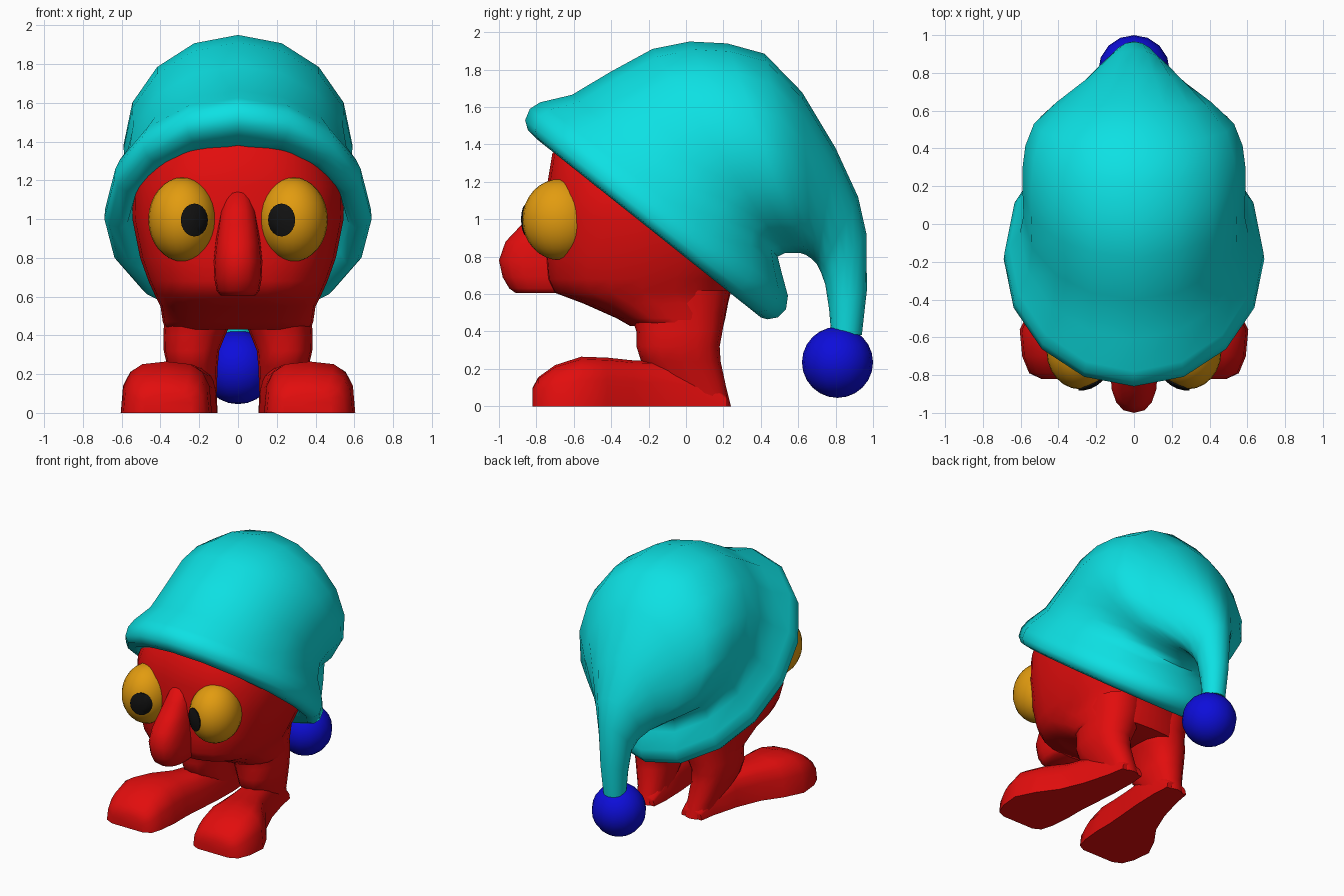
import bpy, bmesh, math
from mathutils import Vector


def material(name, rgb):
    m = bpy.data.materials.new(name)
    m.diffuse_color = (*rgb, 1)
    return m


RED = material("red", (0.76, 0.004, 0.004))
TEAL = material("teal", (0.004, 0.75, 0.77))
BLUE = material("blue", (0.004, 0.004, 0.70))
GOLD = material("gold", (0.76, 0.33, 0.005))
BLACK = material("black", (0.006, 0.006, 0.006))


def finish(bm, name, mat, angle=60):
    bmesh.ops.remove_doubles(bm, verts=bm.verts, dist=0.0005)
    bmesh.ops.recalc_face_normals(bm, faces=bm.faces)
    me = bpy.data.meshes.new(name)
    bm.to_mesh(me)
    bm.free()
    me.materials.append(mat)
    ob = bpy.data.objects.new(name, me)
    bpy.context.collection.objects.link(ob)
    bpy.ops.object.select_all(action='DESELECT')
    ob.select_set(True)
    bpy.context.view_layer.objects.active = ob
    bpy.ops.object.shade_smooth_by_angle(angle=math.radians(angle))
    return ob


def power(v, n):
    return math.copysign(abs(v) ** (2 / n), v)


def loft(name, rings, mat, n=2.0, segs=16):
    """Skin of rings: (front y, front z, back y, back z, half width, centre x)."""
    bm = bmesh.new()
    loops = []
    for fy, fz, by, bz, w, xc in rings:
        loop = []
        for i in range(segs):
            t = 2 * math.pi * i / segs
            c, s = power(math.cos(t), n), power(math.sin(t), n)
            y = (fy + by) / 2 + (fy - by) / 2 * c
            z = (fz + bz) / 2 + (fz - bz) / 2 * c
            loop.append(bm.verts.new((xc + w * s, y, max(z, 0))))
        loops.append(loop)
    for a, b in zip(loops, loops[1:]):
        for i in range(segs):
            j = (i + 1) % segs
            bm.faces.new((a[i], a[j], b[j], b[i]))
    bm.faces.new(loops[0])
    bm.faces.new(loops[-1])
    return finish(bm, name, mat)


def level(rows):
    """Horizontal rings from (z, front y, back y, half width)."""
    return [(f, z, b, z, w, 0) for z, f, b, w in rows]


def ball(name, centre, radii, mat, u=24, v=16):
    bm = bmesh.new()
    bmesh.ops.create_uvsphere(bm, u_segments=u, v_segments=v, radius=1)
    for p in bm.verts:
        p.co = Vector(centre) + Vector(a * r for a, r in zip(p.co, radii))
    return finish(bm, name, mat)


# Body: broad head narrowing to the hips
loft("body", level([
    (0.43, -0.30, 0.20, 0.375), (0.47, -0.37, 0.21, 0.388),
    (0.55, -0.55, 0.225, 0.40), (0.61, -0.71, 0.24, 0.43),
    (0.68, -0.745, 0.28, 0.462), (0.80, -0.755, 0.34, 0.505),
    (1.00, -0.755, 0.38, 0.545), (1.17, -0.745, 0.35, 0.54),
    (1.35, -0.715, 0.25, 0.46), (1.48, -0.60, 0.15, 0.34),
    (1.56, -0.45, 0.05, 0.18)]), RED, n=2.6, segs=24)

# Nose
loft("nose", level([
    (0.605, -0.91, -0.58, 0.09), (0.63, -0.945, -0.56, 0.11),
    (0.69, -0.98, -0.55, 0.122), (0.78, -1.0, -0.55, 0.126),
    (0.88, -0.965, -0.55, 0.115), (0.97, -0.88, -0.55, 0.102),
    (1.05, -0.81, -0.55, 0.09), (1.15, -0.74, -0.55, 0.06)]), RED, n=2.4)

# Hat: inner lining, rolled brim, dome, drooping tail
loft("hat", [(*r, 0) for r in [
    (-0.55, 1.48, 0.24, 0.80, 0.52), (-0.70, 1.38, 0.30, 0.58, 0.57),
    (-0.80, 1.43, 0.40, 0.475, 0.605), (-0.845, 1.475, 0.435, 0.465, 0.665),
    (-0.86, 1.53, 0.49, 0.475, 0.69), (-0.835, 1.59, 0.535, 0.52, 0.685),
    (-0.78, 1.625, 0.545, 0.59, 0.66), (-0.61, 1.665, 0.51, 0.72, 0.605),
    (-0.40, 1.79, 0.49, 0.80, 0.585), (-0.18, 1.91, 0.53, 0.82, 0.59),
    (0.02, 1.95, 0.58, 0.82, 0.59), (0.22, 1.94, 0.61, 0.82, 0.575),
    (0.42, 1.885, 0.64, 0.81, 0.53), (0.62, 1.68, 0.67, 0.79, 0.41),
    (0.80, 1.38, 0.70, 0.76, 0.27), (0.92, 1.12, 0.72, 0.72, 0.175),
    (0.965, 0.92, 0.745, 0.65, 0.12), (0.967, 0.62, 0.765, 0.52, 0.095),
    (0.94, 0.38, 0.775, 0.40, 0.08)]], TEAL)

# Pompom
ball("pompom", (0, 0.81, 0.235), (0.19, 0.19, 0.19), BLUE, 16, 12)

for side, tag in ((-1, "left"), (1, "right")):
    # Legs
    loft(tag + "_leg", [(f, z, b, z, w, side * x) for z, f, b, w, x in [
        (0, -0.05, 0.24, 0.09, 0.20), (0.10, -0.10, 0.215, 0.10, 0.21),
        (0.24, -0.24, 0.185, 0.13, 0.235), (0.32, -0.265, 0.18, 0.143, 0.24),
        (0.40, -0.265, 0.195, 0.16, 0.225), (0.50, -0.30, 0.21, 0.18, 0.20),
        (0.62, -0.35, 0.235, 0.19, 0.20)]], RED, n=2.4)

    # Feet: flat soles, wide splayed toes
    loft(tag + "_foot", [(y, h, y, -h, w, side * x) for y, x, w, h in [
        (-0.82, 0.36, 0.13, 0.10), (-0.79, 0.365, 0.19, 0.155),
        (-0.70, 0.37, 0.222, 0.22), (-0.56, 0.37, 0.235, 0.265),
        (-0.42, 0.335, 0.20, 0.26), (-0.28, 0.28, 0.155, 0.245),
        (-0.10, 0.235, 0.125, 0.24), (0.10, 0.205, 0.10, 0.18),
        (0.22, 0.20, 0.085, 0.06)]], RED, n=3)

    # Eyes
    cx, cy, cz, rx, ry, rz = side * 0.285, -0.675, 0.998, 0.178, 0.20, 0.217
    ball(tag + "_eye", (cx, cy, cz), (rx, ry, rz), GOLD)

    # Pupils: thin patches following the eye surface
    bm = bmesh.new()
    rows = []
    for k in (0.02, 0.5, 1.0):
        row = []
        for i in range(20):
            t = 2 * math.pi * i / 20
            x = side * 0.225 + 0.07 * k * math.cos(t)
            z = 0.995 + 0.085 * k * math.sin(t)
            d = 1 - ((x - cx) / rx) ** 2 - ((z - cz) / rz) ** 2
            row.append(bm.verts.new((x, cy - ry * math.sqrt(max(d, 0)) - 0.007, z)))
        rows.append(row)
    bm.faces.new(rows[0])
    for a, b in zip(rows, rows[1:]):
        for i in range(20):
            j = (i + 1) % 20
            bm.faces.new((a[i], b[i], b[j], a[j]))
    # Rim turned back into the eye
    rim = [bm.verts.new(p.co + Vector((0, 0.02, 0))) for p in rows[-1]]
    for i in range(20):
        j = (i + 1) % 20
        bm.faces.new((rows[-1][i], rim[i], rim[j], rows[-1][j]))
    finish(bm, tag + "_pupil", BLACK)
